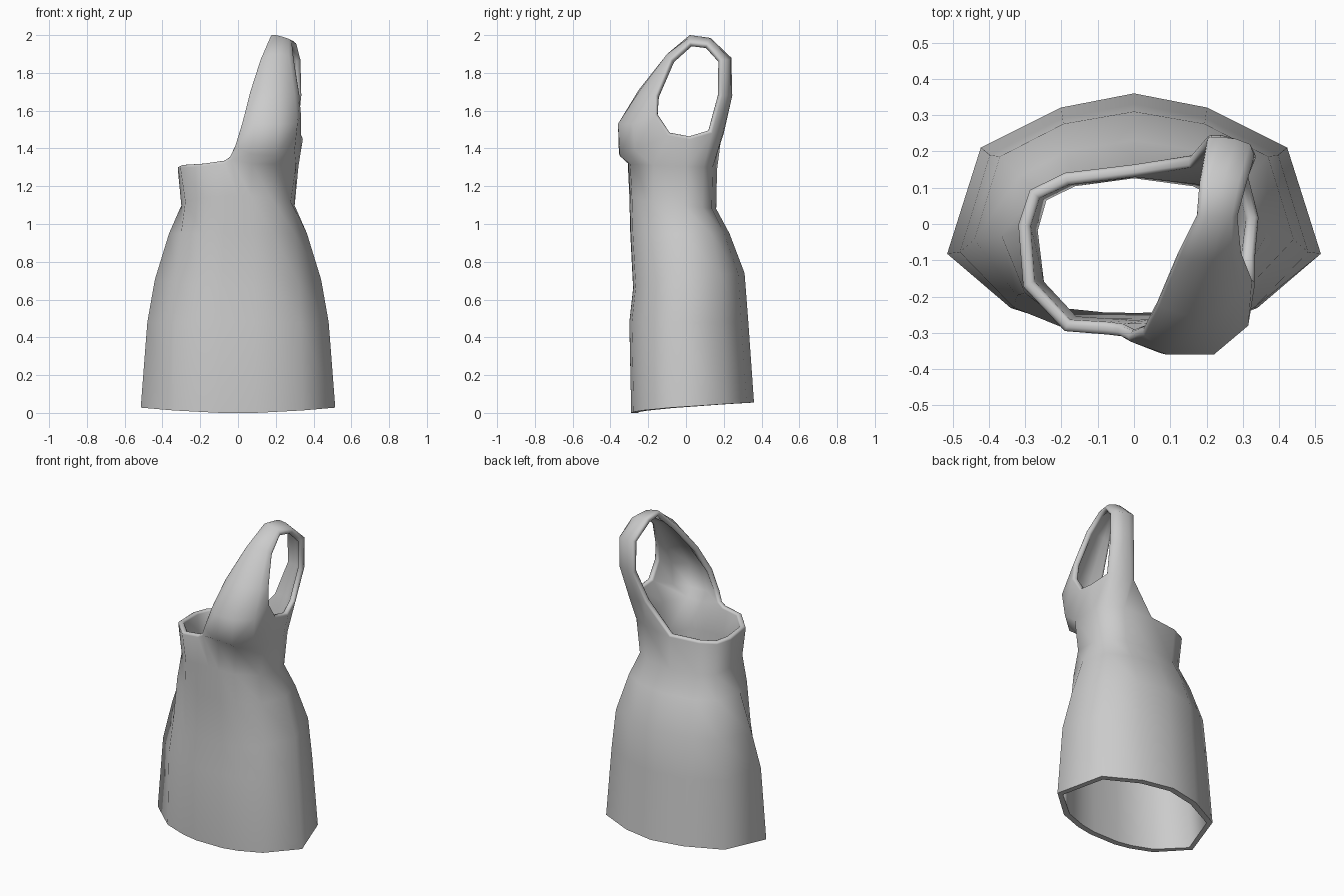
import bpy
import bmesh

cube = bpy.data.objects.get("Cube")
if cube:
    bpy.data.objects.remove(cube)

# Half cross-sections, back centre to front centre: (share of half width, share of depth)
HEM = [(0, 1), (.39, .94), (.82, .77), (1, .32), (.66, .09), (.38, .02), (.18, 0), (0, 0)]
CHEST = [(0, 1), (.6, .95), (.9, .85), (1, .65), (.96, .29), (.6, .03), (.23, .01), (0, 0)]

# Rows: front z, back z, half width, front y, back y, blend from hem to chest
ROWS = [(0, .055, .515, -.29, .36, 0),
        (.48, .48, .48, -.30, .33, .1),
        (.66, .74, .44, -.28, .31, .25),
        (.95, .95, .365, -.295, .23, .55),
        (1.15, 1.08, .30, -.30, .16, .9),
        (1.32, 1.30, .32, -.31, .165, 1)]

# Shoulder strap rows, neck edge to arm edge, running front to back
STRAP = [
    [(-.02, -.32, 1.41), (.07, -.355, 1.37), (.20, -.35, 1.36), (.30, -.27, 1.39), (.335, -.09, 1.48)],
    [(.02, -.30, 1.54), (.09, -.36, 1.53), (.22, -.36, 1.53), (.315, -.28, 1.53), (.335, -.155, 1.58)],
    [(.06, -.22, 1.70), (.13, -.25, 1.71), (.22, -.25, 1.70), (.30, -.20, 1.69), (.33, -.155, 1.68)],
    [(.115, -.09, 1.87), (.16, -.10, 1.90), (.22, -.10, 1.90), (.27, -.09, 1.89), (.30, -.08, 1.87)],
    [(.17, .02, 2.0), (.20, .02, 2.0), (.24, .02, 1.99), (.27, .02, 1.98), (.29, .02, 1.96)],
    [(.18, .12, 1.985), (.21, .13, 1.985), (.25, .13, 1.98), (.29, .12, 1.97), (.315, .11, 1.95)],
    [(.20, .24, 1.88), (.24, .24, 1.88), (.28, .235, 1.87), (.32, .22, 1.87), (.335, .18, 1.87)],
    [(.20, .245, 1.68), (.24, .245, 1.68), (.28, .235, 1.68), (.32, .22, 1.68), (.34, .18, 1.68)],
    [(.15, .185, 1.48), (.19, .20, 1.48), (.24, .195, 1.48), (.29, .17, 1.48), (.32, .13, 1.49)]]

bm = bmesh.new()


def bridge(a, b):
    """Join two rows of vertices, collapsing repeated ones into triangles."""
    for i in range(len(a) - 1):
        corners = list(dict.fromkeys([a[i], a[i + 1], b[i + 1], b[i]]))
        if len(corners) > 2:
            bm.faces.new(corners)


def ring(zf, zb, w, yf, yb, t):
    half = []
    for (u0, v0), (u1, v1) in zip(HEM, CHEST):
        u, v = u0 + (u1 - u0) * t, v0 + (v1 - v0) * t
        half.append((u * w, yf + v * (yb - yf), zf + (zb - zf) * v ** .6))
    mirrored = [(-x, y, z) for x, y, z in half[-2:0:-1]]
    return [bm.verts.new(p) for p in half + mirrored]


# Skirt and bodice
rings = [ring(*r) for r in ROWS]
for low, high in zip(rings, rings[1:]):
    bridge(low + low[:1], high + high[:1])
top = rings[-1]
top[7].co.x -= .045
top[7].co.z += .03
top[8].co.z += .015

# Strap with bust, from the front neckline over the shoulder to the back
strap = [[bm.verts.new(p) for p in row] for row in STRAP]
strap.insert(0, [top[7], top[6], top[5], top[5], top[4]])
strap.append([top[0], top[1], top[1], top[2], top[2]])
for a, b in zip(strap, strap[1:]):
    bridge(a, b)

# Side panel below the armhole
underarm = bm.verts.new((.345, .02, 1.46))
bridge([top[4], top[3], top[2]], [strap[1][4], underarm, strap[-2][4]])

# Consistent outward faces
bmesh.ops.recalc_face_normals(bm, faces=bm.faces)
bm.normal_update()
front = min(bm.faces, key=lambda f: f.calc_center_median().y)
if front.normal.y > 0:
    bmesh.ops.reverse_faces(bm, faces=bm.faces)

# Crisp hem, rolled neckline and armhole
weight = bm.edges.layers.float.new("bevel_weight_edge")
for f in bm.faces:
    f.smooth = True
for e in bm.edges:
    if e.is_boundary:
        if max(v.co.z for v in e.verts) < .1:
            e.smooth = False
        else:
            e[weight] = 1

mesh = bpy.data.meshes.new("dress")
bm.to_mesh(mesh)
bm.free()
dress = bpy.data.objects.new("dress", mesh)
bpy.context.collection.objects.link(dress)

# Cloth thickness
solid = dress.modifiers.new("thickness", "SOLIDIFY")
solid.thickness = .035
solid.offset = -1
roll = dress.modifiers.new("rolled_edge", "BEVEL")
roll.limit_method = "WEIGHT"
roll.width = .012
roll.segments = 2

# Plain grey cloth
cloth = bpy.data.materials.new("grey cloth")
cloth.use_nodes = True
colour = (.6, .6, .6, 1)
cloth.diffuse_color = colour
cloth.node_tree.nodes["Principled BSDF"].inputs["Base Color"].default_value = colour
mesh.materials.append(cloth)
